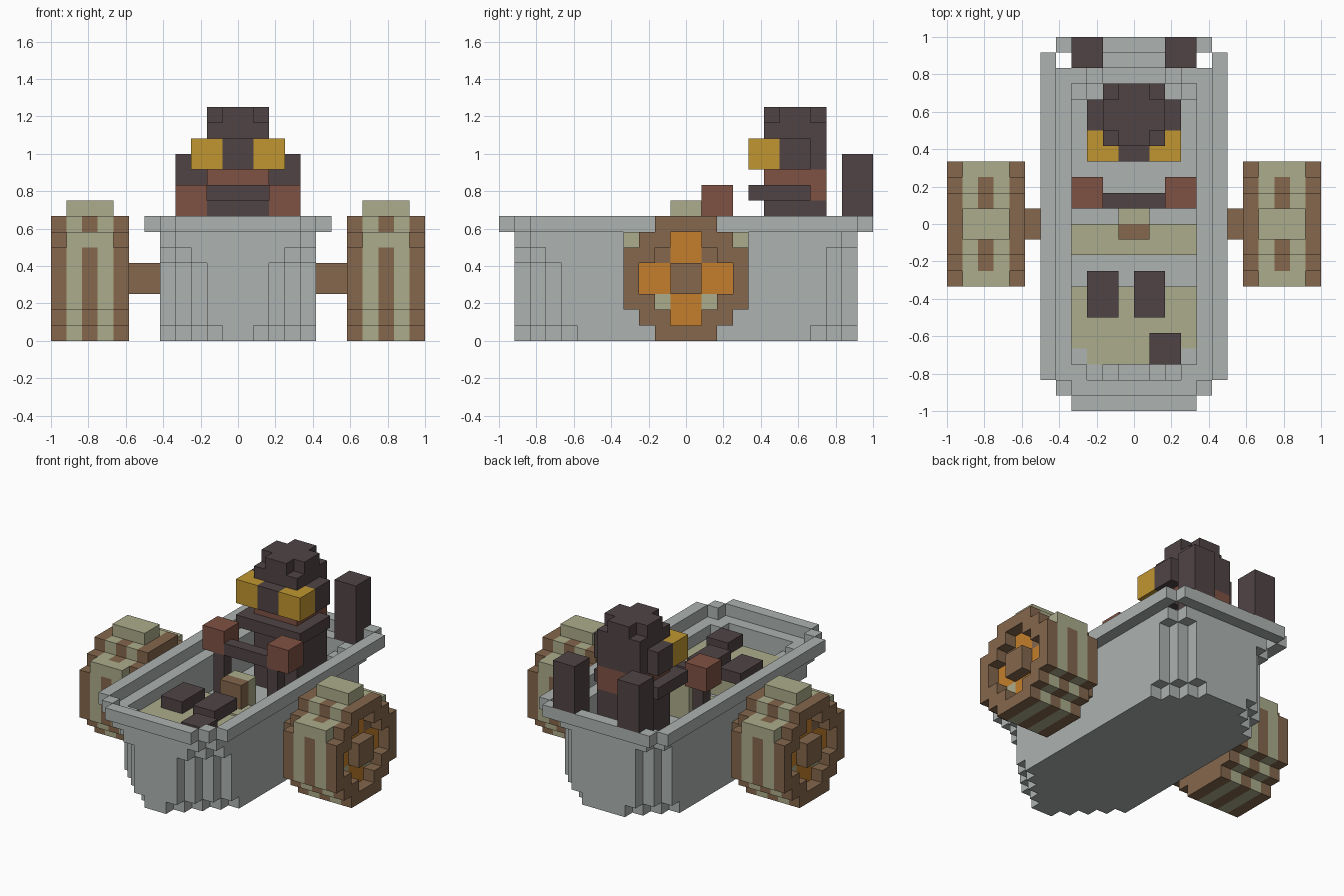
import bpy
import bmesh
from mathutils import Vector
from itertools import product

if "Cube" in bpy.data.objects:
    bpy.data.objects.remove(bpy.data.objects["Cube"], do_unlink=True)

U = 1 / 12  # edge of one block


def material(name, code):
    rgb = [int(code[i:i + 2], 16) / 255 for i in (0, 2, 4)]
    lin = [((c + 0.055) / 1.055) ** 2.4 for c in rgb] + [1]
    m = bpy.data.materials.new(name)
    m.use_nodes = True
    m.diffuse_color = lin
    m.node_tree.nodes["Principled BSDF"].inputs["Base Color"].default_value = lin
    return m


GREY = material("pale grey metal", "ADB3B2")
DARK = material("dark brown", "504445")
RED = material("brick red", "7F5143")
YELLOW = material("mustard yellow", "C09630")
ORANGE = material("orange", "C47F2B")
BROWN = material("wood brown", "85674C")
OLIVE = material("pale olive", "ABAC8B")


def block(cells, mat, x, y, z):
    """Fill a range of block cells with one material."""
    for c in product(range(*x), range(*y), range(*z)):
        cells[c] = mat


def build(name, cells):
    """Make an object from the outside faces of its block cells."""
    bm = bmesh.new()
    verts, mats = {}, []

    def vert(p):
        key = tuple(p)
        if key not in verts:
            verts[key] = bm.verts.new(Vector(key) * U)
        return verts[key]

    for cell, mat in cells.items():
        if mat not in mats:
            mats.append(mat)
        for axis, side in product(range(3), (0, 1)):
            near = list(cell)
            near[axis] += 2 * side - 1
            if tuple(near) in cells:
                continue
            corners = []
            for i, j in ((0, 0), (1, 0), (1, 1), (0, 1)):
                p = list(cell)
                p[axis] += side
                p[(axis + 1) % 3] += i
                p[(axis + 2) % 3] += j
                corners.append(vert(p))
            if not side:
                corners.reverse()
            bm.faces.new(corners).material_index = mats.index(mat)
    mesh = bpy.data.meshes.new(name)
    bm.to_mesh(mesh)
    bm.free()
    for m in mats:
        mesh.materials.append(m)
    ob = bpy.data.objects.new(name, mesh)
    bpy.context.collection.objects.link(ob)


def part(name, *blocks):
    cells = {}
    for b in blocks:
        block(cells, *b)
    build(name, cells)


def plan(x, y, half, front, back, nf, nb):
    """Rectangle with stepped corners: nf steps in front, nb behind."""
    w = half - max(0, nf - (y - front), nb - (back - 1 - y))
    return front <= y < back and -w <= x < w


# Hull with stepped corners, hollow above the floor, and its rim
hull, rim, deck = {}, {}, {}
steps = [(4, 3)] + [(3, 2)] * 4 + [(2, 2), (1, 1)]
for x, y in product(range(-6, 6), range(-12, 12)):
    for z, n in enumerate(steps):
        inner = plan(x, y, 4, -10, 10, *n)
        if plan(x, y, 5, -11, 11, *n) and not (inner and z >= 4):
            hull[x, y, z] = GREY
        if inner and z in (4, 5) and -9 <= y < -4:
            deck[x, y, z] = OLIVE
    if plan(x, y, 6, -12, 12, 2, 1) and not plan(x, y, 5, -11, 11, 1, 0):
        rim[x, y, 7] = GREY
build("hull", hull)
build("rim", rim)
build("front_deck", deck)

# Fittings inside the hull
part("bench", (OLIVE, (-4, 4), (-2, 0), (4, 5)))
part("console", (BROWN, (-1, 1), (-1, 0), (5, 7)), (OLIVE, (-1, 1), (0, 1), (4, 7)))
part("left_cargo", (DARK, (0, 2), (-6, -3), (6, 7)))
part("right_cargo", (DARK, (-3, -1), (-6, -3), (6, 7)))
part("front_cargo", (DARK, (1, 3), (-9, -7), (6, 7)))
part("handlebar", (DARK, (-2, 2), (1, 2), (8, 9)),
     (DARK, (-3, -2), (1, 2), (4, 8)), (DARK, (2, 3), (1, 2), (4, 8)))

# Driver
part("torso", (DARK, (-2, 2), (5, 9), (4, 9)), (RED, (-2, 2), (5, 9), (9, 11)),
     (DARK, (-3, 3), (4, 8), (9, 10)))
part("head", (DARK, (-2, 2), (5, 9), (11, 14)), (DARK, (-3, 3), (6, 8), (11, 13)),
     (DARK, (-1, 1), (4, 5), (11, 13)), (DARK, (-2, 2), (6, 8), (14, 15)),
     (DARK, (-1, 1), (5, 9), (14, 15)),
     (YELLOW, (1, 3), (4, 6), (11, 13)), (YELLOW, (-3, -1), (4, 6), (11, 13)))


def wheel_cells(sign):
    cells = {}

    def put(mat, x, y, z):
        xs = x if sign > 0 else (-x[1], -x[0])
        block(cells, mat, xs, y, z)

    def disc(mat, x):
        for w, z in ((4, (2, 6)), (3, (1, 7)), (2, (0, 8))):
            put(mat, x, (-w, w), z)

    def cut(x, y, z):
        xs = x if sign > 0 else (-x[1], -x[0])
        for c in product(range(*xs), range(*y), range(*z)):
            cells.pop(c, None)

    disc(BROWN, (7, 12))
    for x in ((8, 9), (10, 11)):
        disc(OLIVE, x)
    # Tread lugs
    put(OLIVE, (8, 11), (-1, 1), (8, 9))
    for y in ((-4, -3), (3, 4)):
        put(OLIVE, (8, 11), y, (6, 7))
    # Recessed spokes around the hub
    for y, z in (((-3, 3), (3, 5)), ((-1, 1), (1, 7)), ((-2, 2), (2, 6))):
        cut((11, 12), y, z)
    put(BROWN, (10, 11), (-2, 2), (5, 6))
    put(ORANGE, (10, 11), (-3, 3), (3, 5))
    put(ORANGE, (10, 11), (-1, 1), (1, 7))
    put(BROWN, (10, 12), (-1, 1), (3, 5))
    return cells


# Paired parts on both sides
for side, s in (("left", 1), ("right", -1)):
    def span(a, b):
        return (a, b) if s > 0 else (-b, -a)
    build(side + "_wheel", wheel_cells(s))
    part(side + "_axle", (BROWN, span(5, 7), (-1, 1), (3, 5)))
    part(side + "_hand", (RED, span(2, 4), (1, 3), (8, 10)))
    part(side + "_rear_post", (DARK, span(2, 4), (10, 12), (8, 12)),
         (DARK, span(2, 4), (10, 11), (7, 8)))
